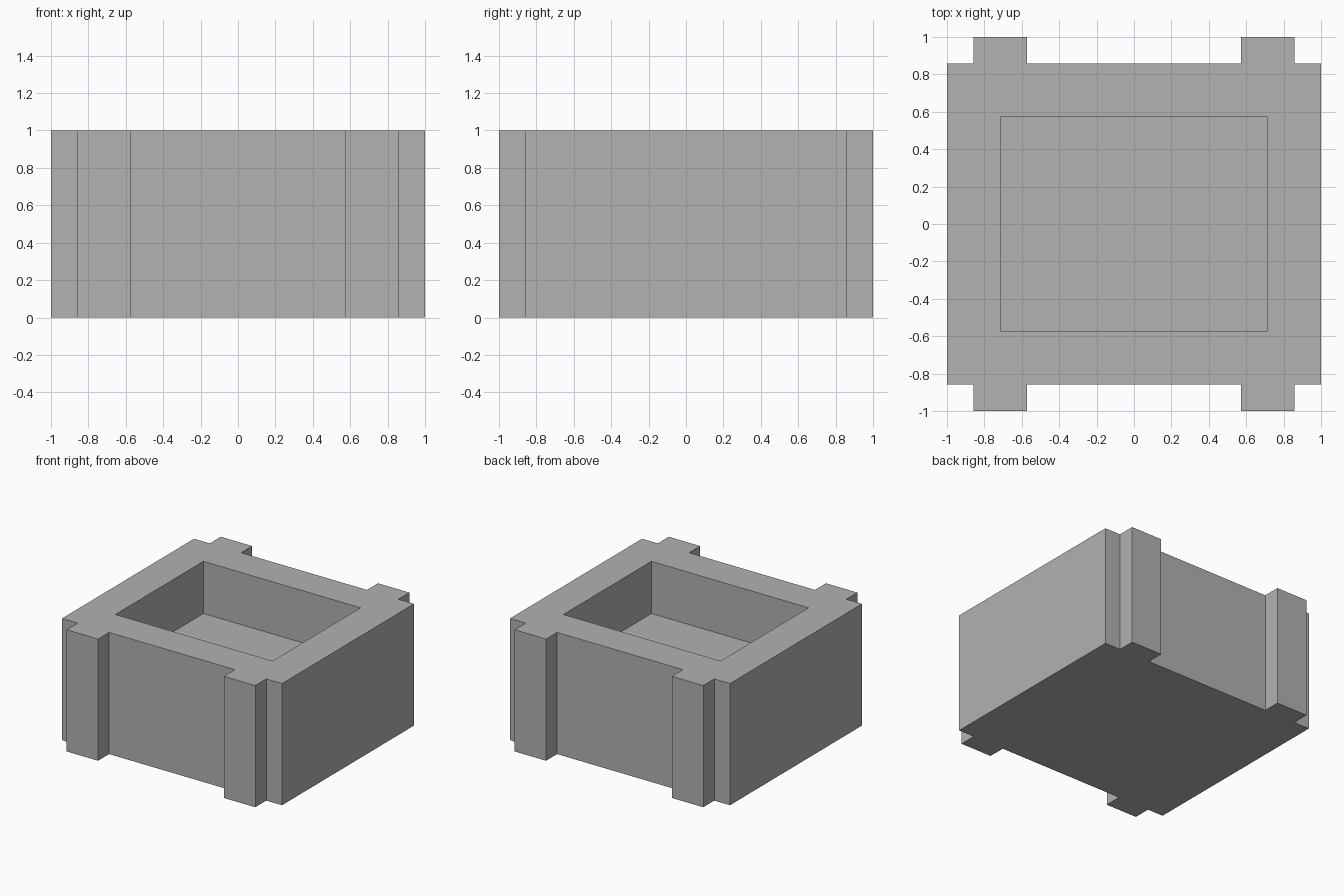
import bpy
import bmesh

U = 1 / 7          # layout module
HEIGHT = 1.0
FLOOR_Z = 4 * U

cube = bpy.data.objects.get("Cube")
if cube:
    bpy.data.objects.remove(cube, do_unlink=True)

grey = bpy.data.materials.new("plain_grey")
grey.use_nodes = True
COLOUR = (0.445, 0.445, 0.445, 1)
grey.diffuse_color = COLOUR
grey.node_tree.nodes["Principled BSDF"].inputs["Base Color"].default_value = COLOUR


def prism(name, outline, z0, z1):
    """Extrude a plan outline, given in modules, between two heights."""
    bm = bmesh.new()
    base = bm.faces.new([bm.verts.new((x * U, y * U, z0)) for x, y in outline])
    top = bmesh.ops.extrude_face_region(bm, geom=[base], use_keep_orig=True)["geom"]
    moved = [v for v in top if isinstance(v, bmesh.types.BMVert)]
    bmesh.ops.translate(bm, verts=moved, vec=(0, 0, z1 - z0))
    bmesh.ops.recalc_face_normals(bm, faces=bm.faces)
    mesh = bpy.data.meshes.new(name)
    bm.to_mesh(mesh)
    bm.free()
    mesh.materials.append(grey)
    obj = bpy.data.objects.new(name, mesh)
    bpy.context.collection.objects.link(obj)
    return obj


# Body plan with a rib near each corner, mirrored from one quarter
quarter = [(7, 6), (6, 6), (6, 7), (4, 7), (4, 6)]
half = quarter + [(-x, y) for x, y in reversed(quarter)]
outline = half + [(x, -y) for x, y in reversed(half)]
body = prism("ribbed_box", outline, 0, HEIGHT)

# Rectangular recess in the top
recess = prism("recess_cutter", [(5, 4), (-5, 4), (-5, -4), (5, -4)],
               FLOOR_Z, HEIGHT + U)
recess.hide_render = True
cut = body.modifiers.new("recess", 'BOOLEAN')
cut.operation = 'DIFFERENCE'
cut.solver = 'EXACT'
cut.object = recess
bpy.context.view_layer.objects.active = body
bpy.ops.object.modifier_apply(modifier=cut.name)
bpy.data.objects.remove(recess, do_unlink=True)
